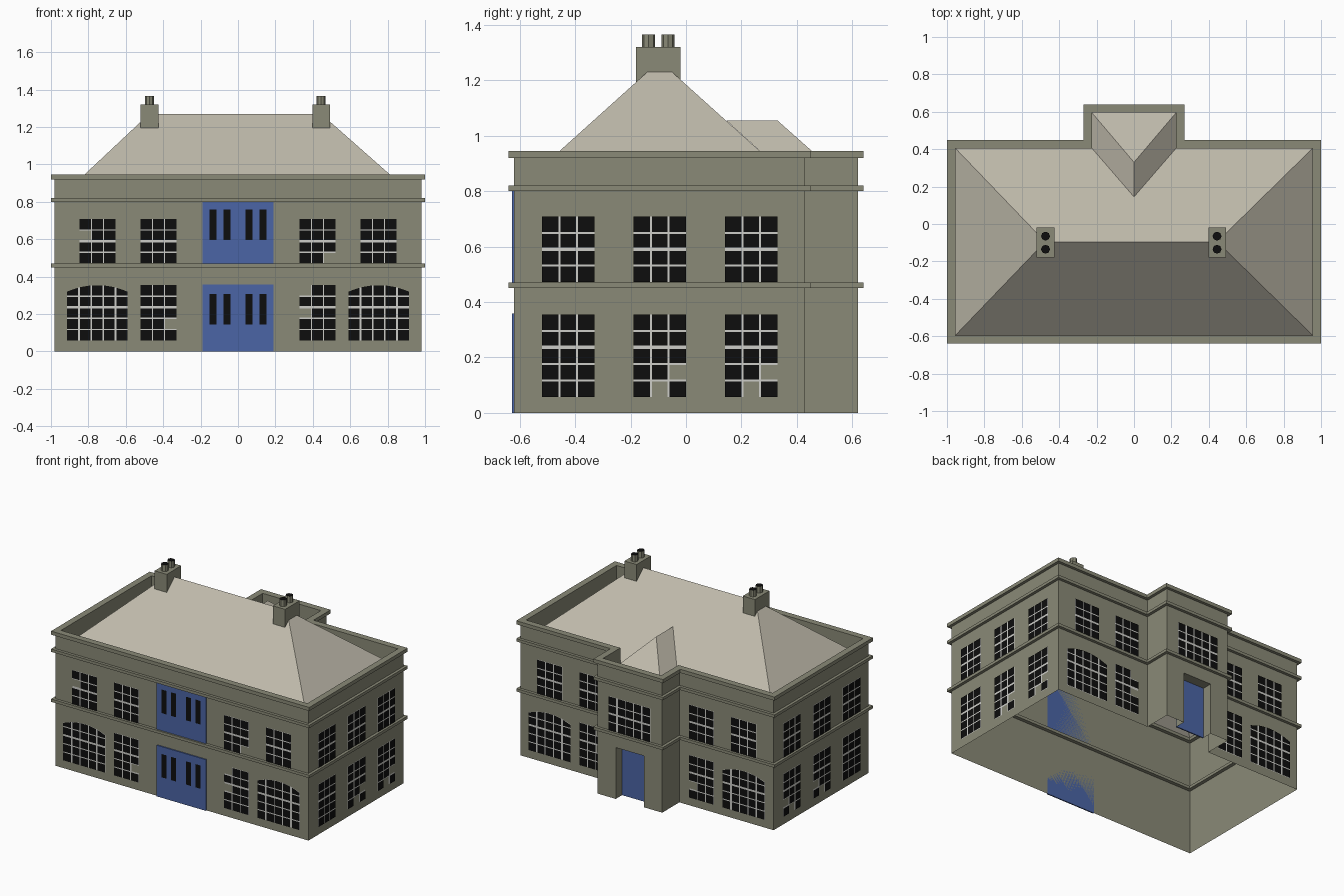
import bpy, bmesh, math

if "Cube" in bpy.data.objects:
    bpy.data.objects.remove(bpy.data.objects["Cube"])


def lin(c):
    return tuple(((v / 255 + 0.055) / 1.055) ** 2.4 if v > 10 else v / 255 / 12.92 for v in c) + (1,)


def material(name, rgb):
    m = bpy.data.materials.new(name)
    m.diffuse_color = lin(rgb)
    m.use_nodes = True
    m.node_tree.nodes["Principled BSDF"].inputs["Base Color"].default_value = m.diffuse_color
    return m


STONE = material("stone", (138, 138, 119))
ROOF = material("roof_slate", (191, 186, 171))
BLUE = material("blue_paint", (75, 101, 166))
BLACK = material("black_glass", (13, 13, 13))
PALE = material("pale_frame", (205, 205, 200))


def build(name, faces, mats, slots=None, recalc=False):
    """Object from a list of faces, each a list of 3D points."""
    bm = bmesh.new()
    for i, f in enumerate(faces):
        face = bm.faces.new([bm.verts.new(p) for p in f])
        face.material_index = slots[i] if slots else 0
    if recalc:
        bmesh.ops.remove_doubles(bm, verts=bm.verts, dist=1e-5)
        bmesh.ops.recalc_face_normals(bm, faces=bm.faces)
    me = bpy.data.meshes.new(name)
    bm.to_mesh(me)
    bm.free()
    for m in mats:
        me.materials.append(m)
    ob = bpy.data.objects.new(name, me)
    bpy.context.collection.objects.link(ob)
    return ob


def box(name, x0, x1, y0, y1, z0, z1, mat):
    bpy.ops.mesh.primitive_cube_add(size=1, location=((x0 + x1) / 2, (y0 + y1) / 2, (z0 + z1) / 2))
    ob = bpy.context.object
    ob.name = name
    ob.scale = (x1 - x0, y1 - y0, z1 - z0)
    ob.data.materials.append(mat)


def outline(d):
    """House footprint with rear wing, grown outward by d (counterclockwise)."""
    X, F, B, W, R = 0.98 + d, -0.62 - d, 0.43 + d, 0.25 + d, 0.62 + d
    return [(-X, F), (X, F), (X, B), (W, B), (W, R), (-W, R), (-W, B), (-X, B)]


def ring(name, d_out, d_in, z0, z1):
    """Band following the footprint between two offsets."""
    a, b, faces = outline(d_out), outline(d_in), []
    for i in range(8):
        j = (i + 1) % 8
        p, q, r, s = a[i], a[j], b[j], b[i]
        faces += [[(*p, z0), (*q, z0), (*q, z1), (*p, z1)],
                  [(*r, z0), (*s, z0), (*s, z1), (*r, z1)],
                  [(*p, z1), (*q, z1), (*r, z1), (*s, z1)],
                  [(*s, z0), (*r, z0), (*q, z0), (*p, z0)]]
    build(name, faces, [STONE], recalc=True)


# Walls: hollow shell, with a recessed doorway in the rear wing
pts, walls = outline(0), []
for i in range(8):
    p, q = pts[i], pts[(i + 1) % 8]
    if i != 4:
        walls.append([(*p, 0), (*q, 0), (*q, 0.82), (*p, 0.82)])
DW, DH, DY = 0.11, 0.36, 0.55
for x0, x1, z0, z1 in [(-0.25, -DW, 0, 0.82), (DW, 0.25, 0, 0.82), (-DW, DW, DH, 0.82)]:
    walls.append([(x1, 0.62, z0), (x0, 0.62, z0), (x0, 0.62, z1), (x1, 0.62, z1)])
walls.append([(DW, 0.62, 0), (DW, DY, 0), (DW, DY, DH), (DW, 0.62, DH)])
walls.append([(-DW, DY, 0), (-DW, 0.62, 0), (-DW, 0.62, DH), (-DW, DY, DH)])
walls.append([(-DW, DY, DH), (-DW, 0.62, DH), (DW, 0.62, DH), (DW, DY, DH)])
build("walls", walls, [STONE])
box("rear_door", -DW, DW, DY - 0.008, DY, 0, DH, BLUE)

# Parapet and string courses
ring("parapet", 0, -0.025, 0.82, 0.92)
ring("top_cornice", 0.02, -0.025, 0.92, 0.945)
ring("upper_course", 0.02, -0.025, 0.80, 0.82)
ring("middle_course", 0.02, -0.025, 0.45, 0.47)

# Main hipped roof and the small rear roof
E, T, RY = 0.82, 1.27, -0.095
a, b, c, d = (-0.955, -0.595, E), (0.955, -0.595, E), (0.955, 0.405, E), (-0.955, 0.405, E)
l, r = (-0.475, RY, T), (0.445, RY, T)
build("main_roof", [[a, b, r, l], [b, c, r], [c, d, l, r], [d, a, l]], [ROOF])
h, k = (0, 0.33, 1.055), (0, 0.145, 1.055)
build("rear_roof", [[(0.225, 0.595, E), (-0.225, 0.595, E), h],
                    [(0.225, 0.405, E), (0.225, 0.595, E), h, k],
                    [(-0.225, 0.595, E), (-0.225, 0.405, E), k, h]], [ROOF])

# Chimneys with two black-topped pots each
for side, cx in (("left", -0.473), ("right", 0.444)):
    box(side + "_chimney", cx - 0.047, cx + 0.047, -0.18, -0.02, 1.15, 1.32, STONE)
    for n, y in enumerate((-0.135, -0.065)):
        bpy.ops.mesh.primitive_cylinder_add(vertices=8, radius=0.024, depth=0.05, location=(cx, y, 1.341))
        ob = bpy.context.object
        ob.name = f"{side}_chimney_pot_{n + 1}"
        ob.data.materials.append(STONE)
        ob.data.materials.append(BLACK)
        for f in ob.data.polygons:
            f.material_index = 1 if f.normal.z > 0.9 else 0

# Wall frames: map (along, height, outward) to space, plus winding flip
WALLS = {
    "front": (lambda u, z, o: (u, -0.62 - o, z), False),
    "back": (lambda u, z, o: (u, 0.43 + o, z), True),
    "wing": (lambda u, z, o: (u, 0.62 + o, z), True),
    "right": (lambda u, z, o: (0.98 + o, u, z), False),
    "left": (lambda u, z, o: (-0.98 - o, u, z), True),
}


def window(name, wall, u0, u1, z0, z1, cols, rows, missing=(), rise=0.0):
    """Grid of black panes on pale bars; missing (column, row from top) show stone."""
    at, flip = WALLS[wall]
    faces, slots = [], []
    mid, half = (u0 + u1) / 2, (u1 - u0) / 2
    cw, rh = (u1 - u0) / cols, (z1 - z0) / rows

    def bar(i, n, thick):
        return 0 if i in (0, n) else 0.0065 if i in thick else 0.0035

    for ci in range(cols):
        for ri in range(rows):
            if (ci, ri) in missing:
                continue
            wide = (1, 4) if cols == 5 else ()
            ga, gb = bar(ci, cols, wide), bar(ci + 1, cols, wide)
            gt, gd = bar(ri, rows, (2,)), bar(ri + 1, rows, (2,))
            ua, ub = u0 + ci * cw, u0 + (ci + 1) * cw
            zt, zb = z1 - ri * rh, z1 - (ri + 1) * rh
            for s, out, k in ((0, 0.003, -1), (1, 0.007, 1)):
                p, q = ua + k * ga, ub - k * gb
                top, bot = zt - k * gt, zb + k * gd
                drop = [rise * ((u - mid) / half) ** 2 if ri == 0 else 0 for u in (q, p)]
                f = [at(p, bot, out), at(q, bot, out), at(q, top - drop[0], out), at(p, top - drop[1], out)]
                faces.append(f[::-1] if flip else f)
                slots.append(s)
    build(name, faces, [PALE, BLACK], slots)


LOW, HIGH = (0.058, 0.355), (0.472, 0.708)
# Long facades: mirrored pairs of windows
for wall in ("front", "back"):
    for s, side in ((-1, "left"), (1, "right")):
        up_out = [(0, 1)] if s < 0 and wall == "front" else []
        up_in = [(2, 3)] if s > 0 and wall == "front" else []
        low_in = [(2, 3)] if s < 0 else [(0, 0), (0, 2)]
        for part, a, b, zs, cols, rows, gone, rise in (
                ("upper_outer", 0.655, 0.848, HIGH, 3, 4, up_out, 0),
                ("upper_inner", 0.33, 0.52, HIGH, 3, 4, up_in, 0),
                ("lower_inner", 0.33, 0.52, LOW, 3, 5, low_in, 0),
                ("lower_arched", 0.59, 0.915, LOW, 5, 5, [], 0.035)):
            u0, u1 = sorted((s * a, s * b))
            window(f"{wall}_{side}_{part}_window", wall, u0, u1, *zs, cols, rows, gone, rise)
window("wing_window", "wing", -0.16, 0.16, *HIGH, 5, 4)

# Short sides: three windows on each floor
for wall in ("right", "left"):
    for n, u in enumerate((-0.52, -0.19, 0.14)):
        gone = [(2, 3), (1, 4)] if n else []
        window(f"{wall}_upper_window_{n + 1}", wall, u, u + 0.19, *HIGH, 3, 4)
        window(f"{wall}_lower_window_{n + 1}", wall, u, u + 0.19, *LOW, 3, 5, gone)

# Blue front doors with four narrow lights each
for name, z0, z1, g0, g1 in (("lower_front_door", 0, 0.358, 0.145, 0.308),
                             ("upper_front_door", 0.47, 0.80, 0.595, 0.76)):
    box(name, -0.19, 0.19, -0.628, -0.62, z0, z1, BLUE)
    lights = []
    for u in (-0.133, -0.059, 0.059, 0.133):
        p, q = u - 0.019, u + 0.019
        lights.append([(p, -0.631, g0), (q, -0.631, g0), (q, -0.631, g1), (p, -0.631, g1)])
    build(name + "_glass", lights, [BLACK])
